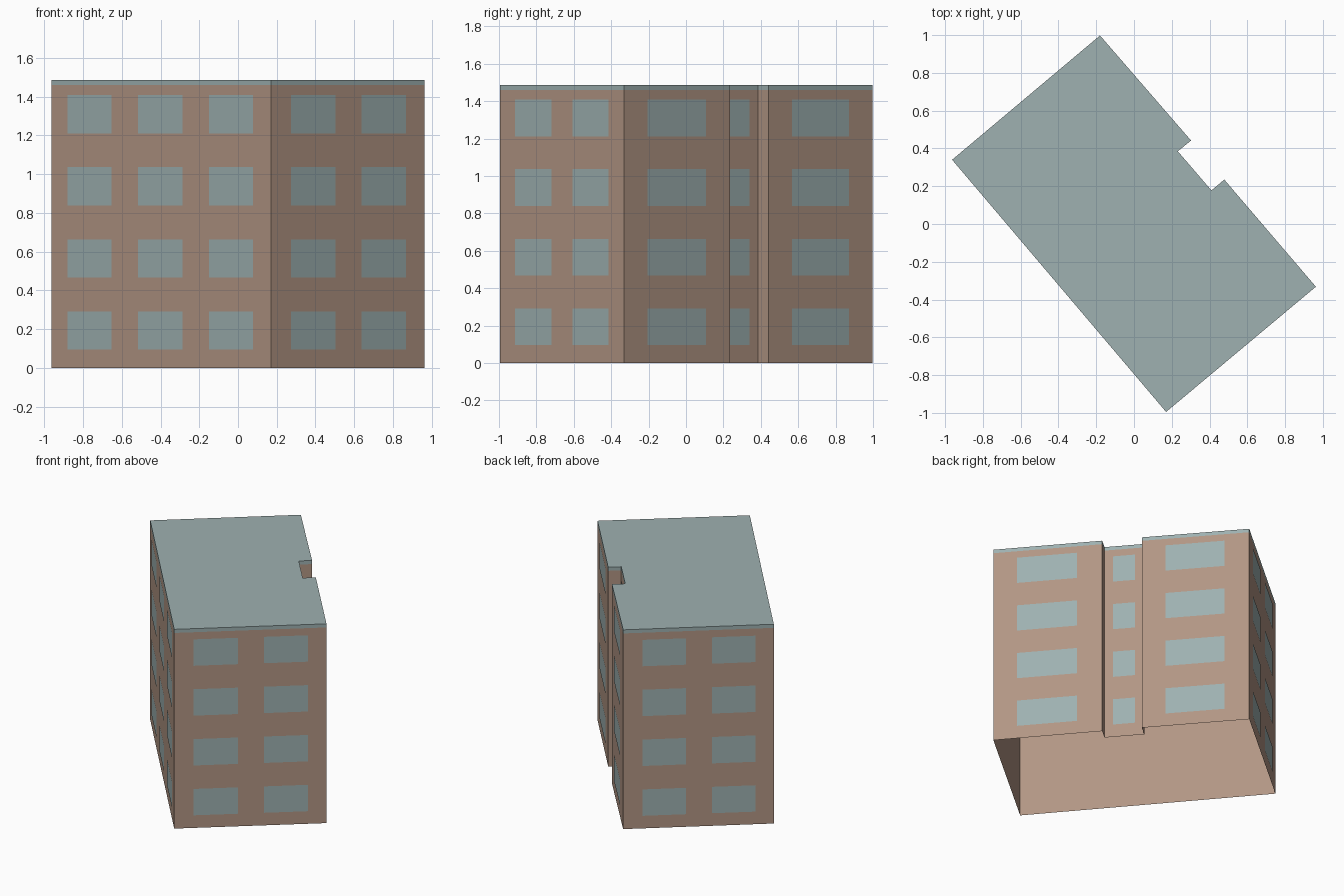
import bpy, bmesh
from mathutils import Vector

if "Cube" in bpy.data.objects:
    bpy.data.objects.remove(bpy.data.objects["Cube"])


def material(name, colour):
    m = bpy.data.materials.new(name)
    m.use_nodes = True
    m.diffuse_color = colour
    m.node_tree.nodes["Principled BSDF"].inputs["Base Color"].default_value = colour
    return m


brown = material("brown_plaster", (0.445, 0.305, 0.231, 1))
grey = material("blue_grey", (0.342, 0.440, 0.440, 1))


def finish(name, bm, mats):
    mesh = bpy.data.meshes.new(name)
    bm.to_mesh(mesh)
    bm.free()
    for m in mats:
        mesh.materials.append(m)
    obj = bpy.data.objects.new(name, mesh)
    bpy.context.collection.objects.link(obj)
    return obj


# Footprint, counter-clockwise, with the recess in the long rear wall
footprint = [(-0.963, 0.34), (0.17, -0.995), (0.963, -0.332), (0.478, 0.235),
             (0.41, 0.178), (0.232, 0.385), (0.302, 0.442), (-0.18, 0.998)]
eaves, top = 1.46, 1.487
count = len(footprint)


def wall_strip(bm, z0, z1):
    low = [bm.verts.new((x, y, z0)) for x, y in footprint]
    high = [bm.verts.new((x, y, z1)) for x, y in footprint]
    for i in range(count):
        j = (i + 1) % count
        bm.faces.new((low[i], low[j], high[j], high[i]))
    return high


# Outer walls, open underneath
bm = bmesh.new()
wall_strip(bm, 0, eaves)
finish("walls", bm, [brown])

# Flat roof with its edge band
bm = bmesh.new()
bm.faces.new(wall_strip(bm, eaves, top))
finish("roof", bm, [grey])

# Window columns on each wall, as fractions of the wall length
three = [(0.076, 0.276), (0.396, 0.6), (0.72, 0.92)]
two = [(0.127, 0.418), (0.588, 0.878)]
one = [(0.22, 0.77)]
windows = {"front_left": (0, three), "front_right": (1, two),
           "rear_near": (2, one), "recess": (4, one),
           "rear_far": (6, one), "back_end": (7, two)}
sill, height, storey = 0.095, 0.197, 0.372

for name, (i, columns) in windows.items():
    a = Vector((*footprint[i], 0))
    b = Vector((*footprint[(i + 1) % count], 0))
    along = b - a
    out = along.cross(Vector((0, 0, 1))).normalized() * 0.003
    bm = bmesh.new()
    for floor in range(4):
        z0 = sill + floor * storey
        for s, e in columns:
            corners = [(s, z0), (e, z0), (e, z0 + height), (s, z0 + height)]
            bm.faces.new([bm.verts.new(a + along * t + out + Vector((0, 0, z)))
                          for t, z in corners])
    finish(name + "_windows", bm, [grey])
